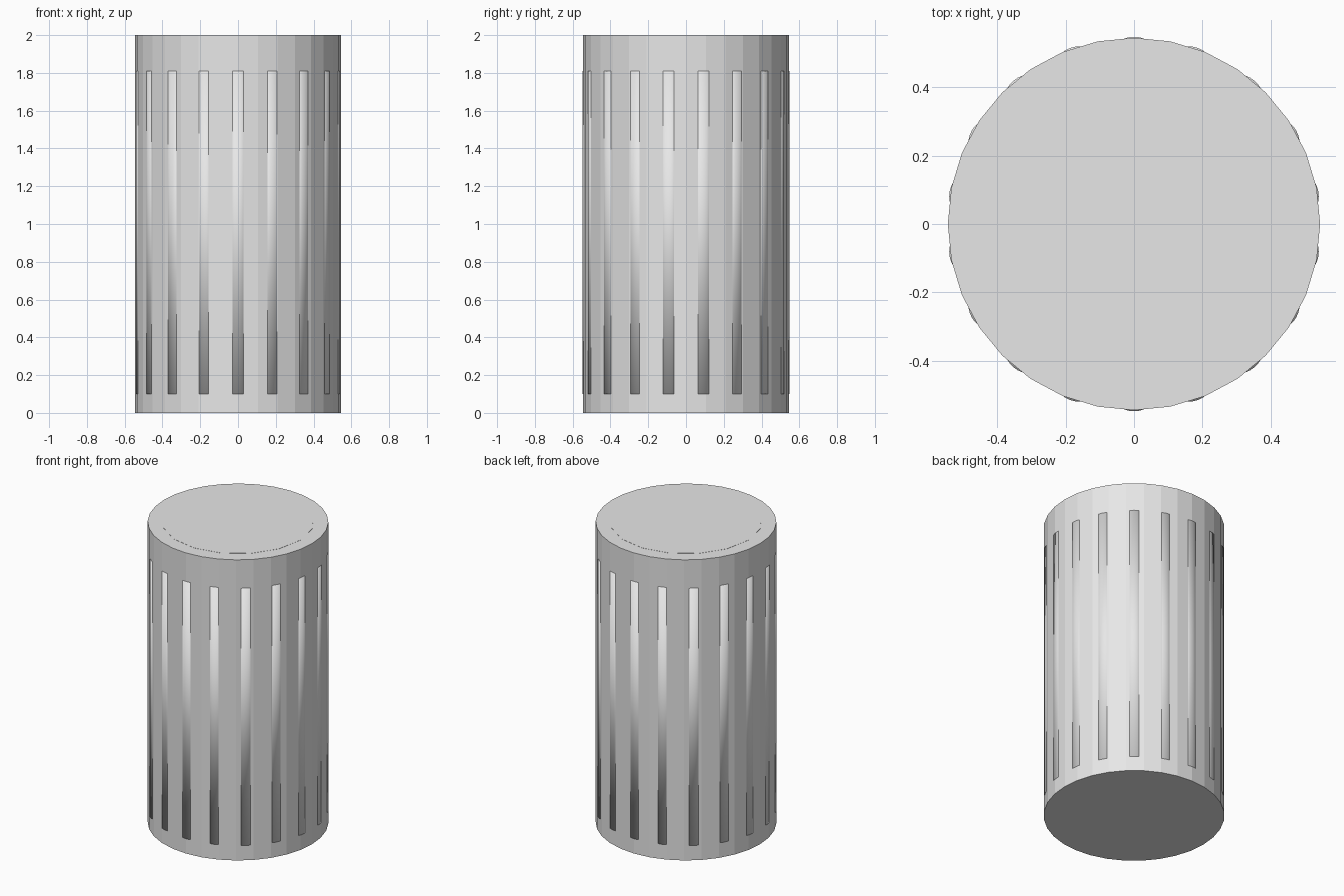
import bpy, math

if "Cube" in bpy.data.objects:
    bpy.data.objects.remove(bpy.data.objects["Cube"])

R, H = 0.545, 2.0          # body radius and height
RIBS = 18                  # ribs, one every 20 degrees

grey = bpy.data.materials.new("light_grey")
grey.diffuse_color = (0.8, 0.8, 0.8, 1)
grey.use_nodes = True
grey.node_tree.nodes["Principled BSDF"].inputs["Base Color"].default_value = grey.diffuse_color


def cylinder(name, sides, radius, z0, z1, angle=0.0):
    bpy.ops.mesh.primitive_cylinder_add(
        vertices=sides, radius=radius, depth=z1 - z0,
        location=(0, 0, (z0 + z1) / 2), rotation=(0, 0, angle))
    ob = bpy.context.object
    ob.name = name
    ob.data.materials.append(grey)
    return ob


# Faceted body
cylinder("body", 32, R, 0, H)

# Barely raised plate on the top
cylinder("top_disc", 16, 0.46, H - 0.01, H + 0.001)

# Shallow smooth ribs sunk into the wall
for i in range(RIBS):
    a = -math.pi / 2 + i * 2 * math.pi / RIBS
    rib = cylinder(f"rib_{i + 1}", 16, 1.0, 0.1, 1.81, a)
    rib.scale = (0.018, 0.04, 1)
    rib.location.x = 0.53 * math.cos(a)
    rib.location.y = 0.53 * math.sin(a)
    bpy.ops.object.transform_apply(location=False, rotation=False, scale=True)
    bpy.ops.object.shade_smooth()
